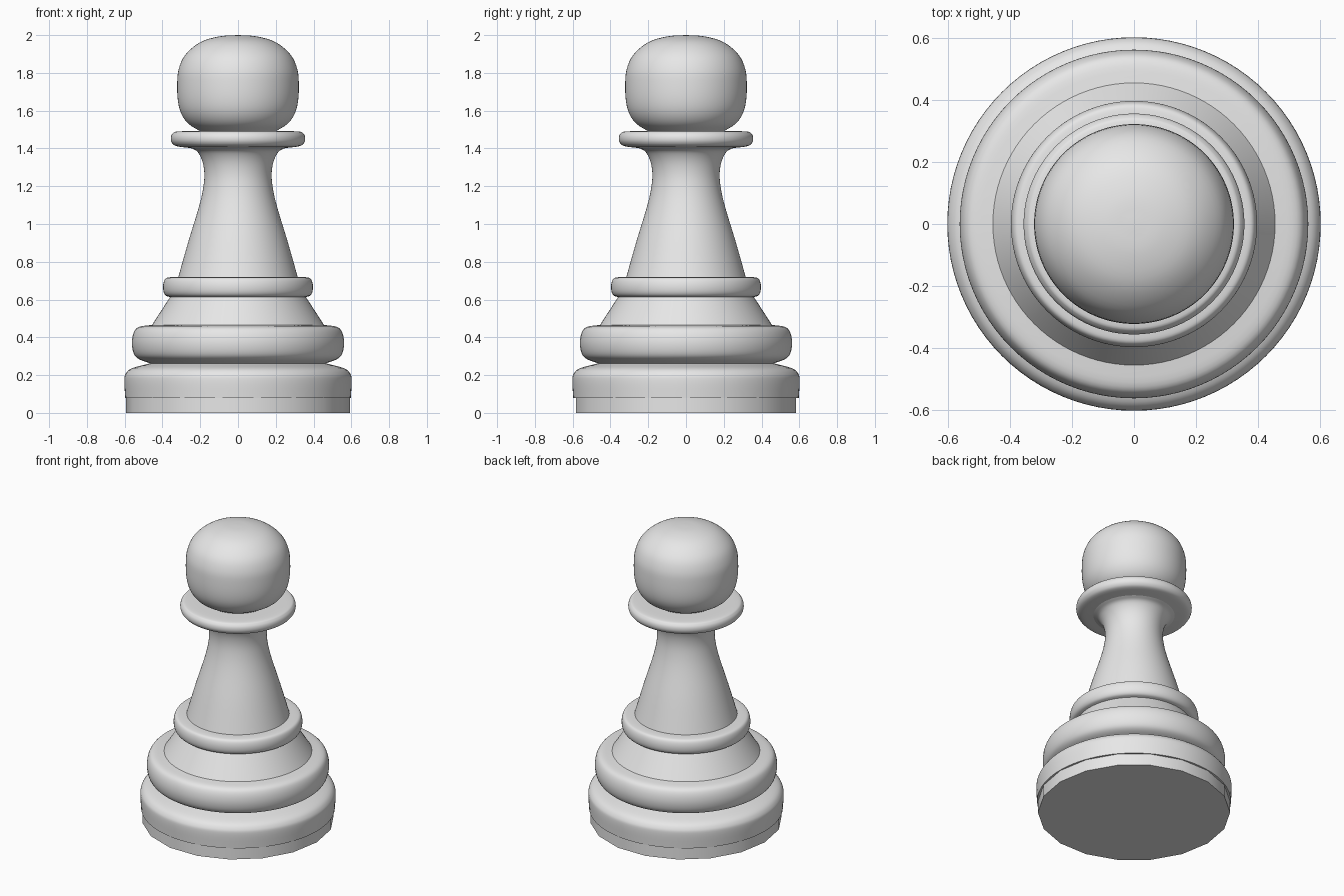
import bpy, bmesh, math
from mathutils import Vector

cube = bpy.data.objects.get("Cube")
if cube:
    bpy.data.objects.remove(cube, do_unlink=True)

grey = bpy.data.materials.new("plain grey")
grey.use_nodes = True
grey.diffuse_color = (0.8, 0.8, 0.8, 1)
grey.node_tree.nodes["Principled BSDF"].inputs["Base Color"].default_value = (0.8, 0.8, 0.8, 1)


def smooth_curve(points, steps):
    """Pass a Catmull-Rom curve through the profile points."""
    p = [Vector(q) for q in points]
    p = [2 * p[0] - p[1]] + p + [2 * p[-1] - p[-2]]
    out = []
    for a, b, c, d in zip(p, p[1:], p[2:], p[3:]):
        for s in range(steps):
            t = s / steps
            out.append(0.5 * (2 * b + (c - a) * t + (2 * a - 5 * b + 4 * c - d) * t ** 2
                              + (3 * b - a - 3 * c + d) * t ** 3))
    return out + [p[-2]]


def lathe(name, points, sides=96, steps=4):
    """Spin a (radius, height) profile, listed bottom to top, about z."""
    profile = smooth_curve(points, steps) if steps > 1 else [Vector(q) for q in points]
    bm = bmesh.new()
    rings = []
    for r, z in profile:
        if r < 0.001:
            rings.append([bm.verts.new((0, 0, z))] * sides)
            continue
        rings.append([bm.verts.new((r * math.cos(2 * math.pi * i / sides),
                                    r * math.sin(2 * math.pi * i / sides), z))
                      for i in range(sides)])
    for low, high in zip(rings, rings[1:]):
        for i in range(sides):
            j = (i + 1) % sides
            corners = dict.fromkeys((low[i], low[j], high[j], high[i]))
            bm.faces.new(list(corners))
    mesh = bpy.data.meshes.new(name)
    bm.to_mesh(mesh)
    bm.free()
    mesh.materials.append(grey)
    obj = bpy.data.objects.new(name, mesh)
    bpy.context.collection.objects.link(obj)
    bpy.ops.object.select_all(action="DESELECT")
    obj.select_set(True)
    bpy.context.view_layer.objects.active = obj
    bpy.ops.object.shade_smooth_by_angle(angle=math.radians(40))
    return obj


# Coarse foot disc under the finely turned body
lathe("foot_pad", [(0, 0), (0.592, 0), (0.592, 0.08), (0.5, 0.08)], sides=18, steps=1)
lathe("base_underside", [(0.5, 0.079), (0.597, 0.079)], steps=1)

# Stacked mouldings
lathe("base", [(0.597, 0.079), (0.602, 0.17), (0.594, 0.208), (0.56, 0.237), (0.465, 0.262)])
lathe("lower_ring", [(0.465, 0.262), (0.525, 0.285), (0.552, 0.315), (0.562, 0.37),
                     (0.552, 0.425), (0.525, 0.455), (0.455, 0.466)])
lathe("lower_cone", [(0.455, 0.466), (0.36, 0.613)], steps=1)
lathe("middle_ring", [(0.36, 0.613), (0.383, 0.622), (0.395, 0.645), (0.396, 0.68),
                      (0.385, 0.71), (0.36, 0.718), (0.316, 0.72)])

# Flared stem running into the collar
lathe("stem", [(0.316, 0.72), (0.262, 0.91), (0.21, 1.08), (0.186, 1.18), (0.178, 1.26),
               (0.188, 1.33), (0.215, 1.383), (0.25, 1.402)])
lathe("collar", [(0.25, 1.402), (0.325, 1.412), (0.35, 1.43), (0.356, 1.455),
                 (0.347, 1.478), (0.32, 1.49), (0.2, 1.491)])

# Rounded head, slightly flattened on top
lathe("head", [(0.2, 1.491), (0.262, 1.53), (0.3, 1.583), (0.318, 1.65), (0.322, 1.74),
               (0.314, 1.82), (0.278, 1.897), (0.2, 1.962), (0.1, 1.993), (0, 2.0)])
